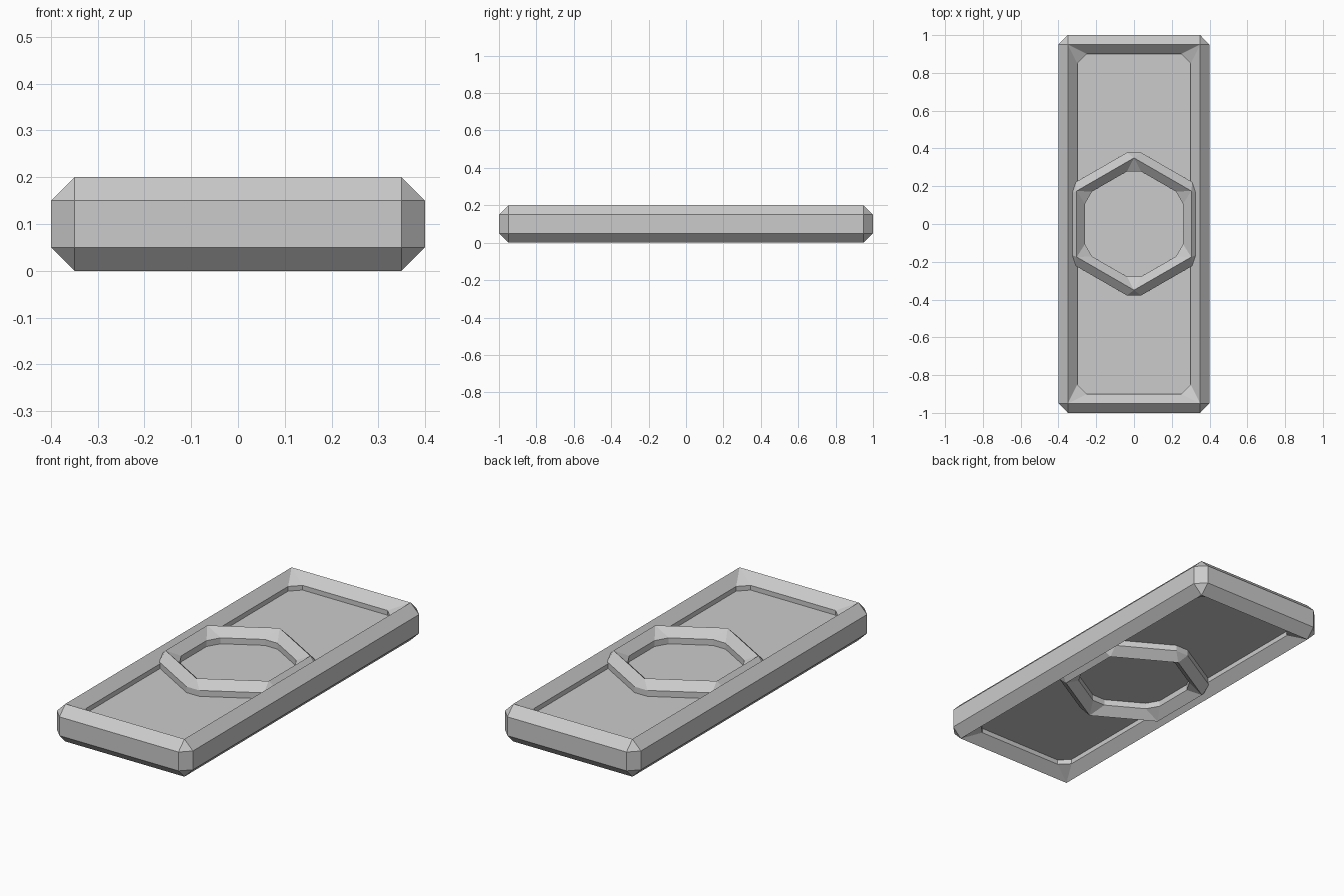
import bpy, bmesh
from mathutils import Vector

if "Cube" in bpy.data.objects:
    bpy.data.objects.remove(bpy.data.objects["Cube"])

HEIGHT = 0.2


def chamfered(corners, cut):
    """Replace each corner by two points, one on each neighbouring edge."""
    pts = []
    n = len(corners)
    for i, c in enumerate(corners):
        for other in (corners[i - 1], corners[(i + 1) % n]):
            pts.append(c + (other - c).normalized() * cut)
    return pts


def finish(bm, name):
    bmesh.ops.remove_doubles(bm, verts=bm.verts, dist=1e-5)
    bmesh.ops.recalc_face_normals(bm, faces=bm.faces)
    mesh = bpy.data.meshes.new(name)
    bm.to_mesh(mesh)
    bm.free()
    obj = bpy.data.objects.new(name, mesh)
    bpy.context.collection.objects.link(obj)
    return obj


def ridged_frame(name, outer, ridge, inner, cut):
    """Closed frame bevelled to a sharp ridge at top and bottom."""
    bm = bmesh.new()

    def loop(pts, z):
        return [bm.verts.new((p.x, p.y, z)) for p in pts]

    n = len(ridge)
    top, bottom = loop(ridge, HEIGHT), loop(ridge, 0)
    for corners in (outer, inner):
        pts = chamfered(corners, cut)
        hi, lo = loop(pts, HEIGHT - cut), loop(pts, cut)
        for i in range(2 * n):
            j = (i + 1) % (2 * n)
            bm.faces.new((lo[i], lo[j], hi[j], hi[i]))
        for i in range(n):
            a, b, c = 2 * i, 2 * i + 1, (2 * i + 2) % (2 * n)
            k = (i + 1) % n
            for crest, rim in ((top, hi), (bottom, lo)):
                bm.faces.new((rim[a], rim[b], crest[i]))
                bm.faces.new((rim[b], rim[c], crest[k], crest[i]))
    return finish(bm, name)


def rectangle(x, y):
    return [Vector((sx * x, sy * y)) for sx, sy in ((-1, -1), (1, -1), (1, 1), (-1, 1))]


def hexagon(radius):
    h = radius * 3 ** 0.5 / 2
    return [Vector(p) for p in ((0, radius), (-h, radius / 2), (-h, -radius / 2),
                                (0, -radius), (h, -radius / 2), (h, radius / 2))]


# Rectangular outer border
ridged_frame("outer_frame", rectangle(0.4, 1.0), rectangle(0.35, 0.95),
             rectangle(0.3, 0.9), 0.05)

# Hexagonal ring in the middle
ridged_frame("hexagon_ring", hexagon(0.4), hexagon(0.35), hexagon(0.3), 0.0433)

# Thin recessed panel, edges buried in the border
bm = bmesh.new()
bmesh.ops.create_cube(bm, size=1)
bmesh.ops.scale(bm, vec=(0.64, 1.84, 0.05), verts=bm.verts)
bmesh.ops.translate(bm, vec=(0, 0, HEIGHT / 2), verts=bm.verts)
finish(bm, "centre_panel")
